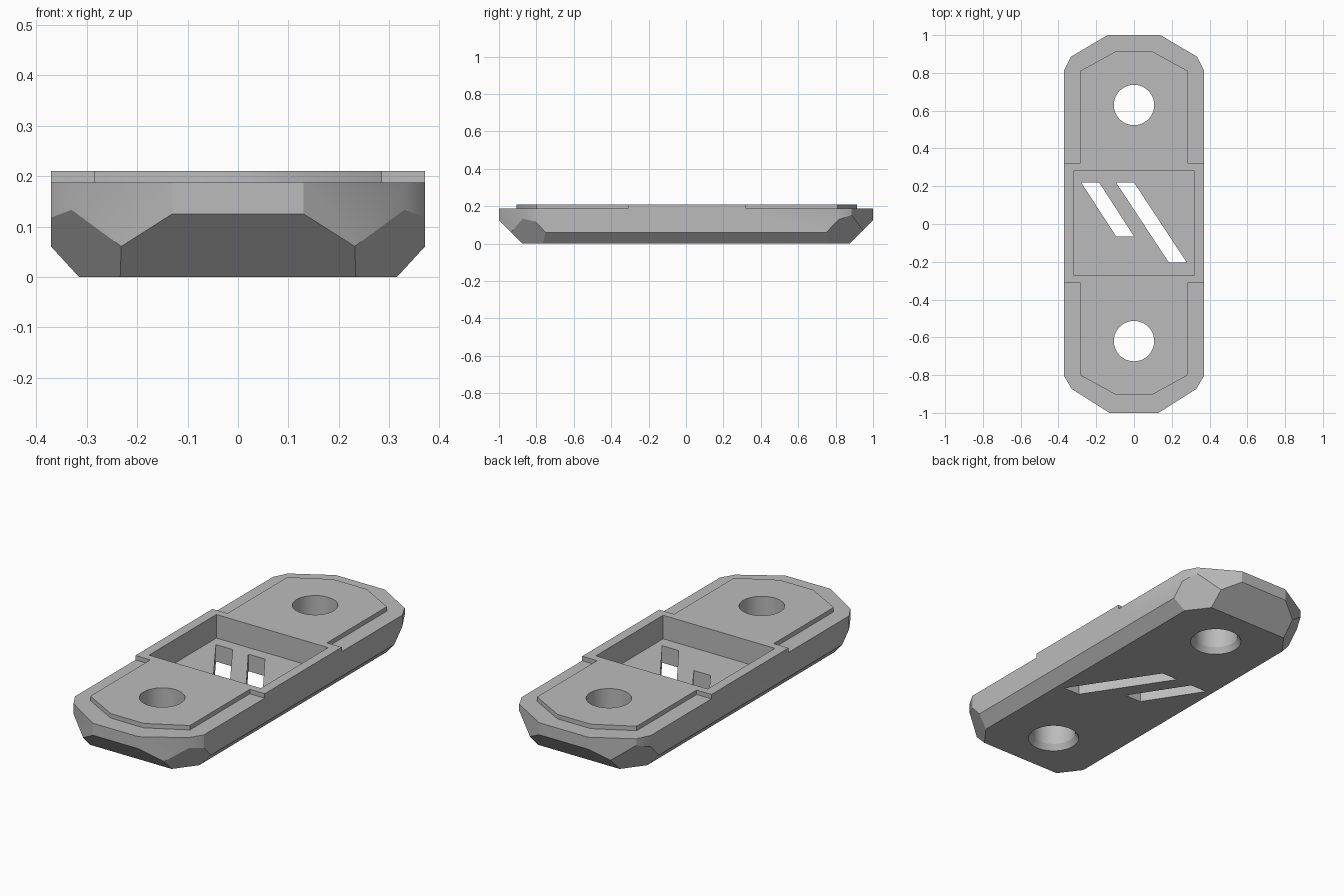
import bpy
import bmesh
import math
from mathutils import Vector

old = bpy.data.objects.get("Cube")
if old:
    bpy.data.objects.remove(old, do_unlink=True)

TOP, LEDGE, FLOOR = 0.21, 0.187, 0.088
HALF_W, MID_Y = 0.37, 0.005

grey = bpy.data.materials.new("plain grey")
grey.use_nodes = True
grey.diffuse_color = (0.5, 0.5, 0.5, 1)
grey.node_tree.nodes["Principled BSDF"].inputs["Base Color"].default_value = grey.diffuse_color


def make_object(name, bm):
    bmesh.ops.recalc_face_normals(bm, faces=bm.faces)
    mesh = bpy.data.meshes.new(name)
    bm.to_mesh(mesh)
    bm.free()
    mesh.materials.append(grey)
    obj = bpy.data.objects.new(name, mesh)
    bpy.context.collection.objects.link(obj)
    return obj


def prism(outline, z0, z1):
    bm = bmesh.new()
    face = bm.faces.new([bm.verts.new((x, y, z0)) for x, y in outline])
    walls = bmesh.ops.extrude_face_region(bm, geom=[face])["geom"]
    verts = [v for v in walls if isinstance(v, bmesh.types.BMVert)]
    bmesh.ops.translate(bm, verts=verts, vec=(0, 0, z1 - z0))
    return bm


def mirrored(back, front):
    """Close an outline from its right half, listed from the back to the front."""
    half = back + front
    return half + [(-x, y) for x, y in reversed(half)]


def combine(target, other, operation):
    """Apply a boolean and drop the helper."""
    other.hide_render = True
    mod = target.modifiers.new(operation.lower(), "BOOLEAN")
    mod.operation, mod.solver, mod.object = operation, "EXACT", other
    bpy.context.view_layer.update()
    graph = bpy.context.evaluated_depsgraph_get()
    mesh = bpy.data.meshes.new_from_object(target.evaluated_get(graph))
    target.modifiers.clear()
    target.data = mesh
    bpy.data.objects.remove(other, do_unlink=True)


# Lower body: clipped outline
outline = mirrored([(0.14, 1.0), (0.335, 0.885), (HALF_W, 0.815)],
                   [(HALF_W, -0.805), (0.33, -0.873), (0.13, -1.0)])
bm = prism(outline, 0, LEDGE)

# Underside chamfers: sides, ends and corners as plane cuts
cuts = []
for s in (-1, 1):
    cuts.append(((s * HALF_W, 0, 0.06), (s * 1.09, 0, -1)))
    cuts.append(((0, s, 0.125), (0, s, -1)))
    for t in (-1, 1):
        cuts.append(((s * HALF_W, t * 0.75, 0.06), (s * 1.4, t * 1.05, -1)))
for point, normal in cuts:
    bmesh.ops.bisect_plane(bm, geom=bm.verts[:] + bm.edges[:] + bm.faces[:],
                           plane_co=point, plane_no=Vector(normal).normalized(),
                           clear_outer=True)
    bmesh.ops.holes_fill(bm, edges=[e for e in bm.edges if e.is_boundary])
plate = make_object("mounting_plate", bm)

# Raised top with a full width centre band
raised = mirrored([(0.095, 0.915), (0.285, 0.81), (0.285, 0.32), (HALF_W, 0.32)],
                  [(HALF_W, -0.31), (0.285, -0.31), (0.285, -0.80), (0.095, -0.905)])
combine(plate, make_object("raised_top", prism(raised, 0.15, TOP)), "UNION")

# Centre pocket
pocket = mirrored([(0.32, 0.28)], [(0.32, -0.27)])
combine(plate, make_object("pocket_cutter", prism(pocket, FLOOR, 0.4)), "DIFFERENCE")

# Two plain slanted slots through the pocket floor
for x, lean, y_end in ((-0.28, 0.185, -0.065), (-0.095, 0.28, -0.205)):
    slot = [(x, 0.22), (x + 0.095, 0.22), (x + 0.095 + lean, y_end), (x + lean, y_end)]
    combine(plate, make_object("slot_cutter", prism(slot, -0.1, 0.15)), "DIFFERENCE")

# Round bolt holes, flared at the underside
for side in (-1, 1):
    bm = bmesh.new()
    profile = [(0.125, -0.1), (0.125, 0), (0.107, 0.03), (0.107, 0.4)]
    rings = []
    for r, z in profile:
        angles = [math.tau * i / 48 for i in range(48)]
        rings.append([bm.verts.new((r * math.cos(a), MID_Y + side * 0.625 + r * math.sin(a), z))
                      for a in angles])
    for low, high in zip(rings, rings[1:]):
        for i in range(48):
            j = (i + 1) % 48
            bm.faces.new((low[i], low[j], high[j], high[i]))
    bm.faces.new(rings[0])
    bm.faces.new(rings[-1])
    combine(plate, make_object("hole_cutter", bm), "DIFFERENCE")

# Soft shading on rounded areas, crisp edges elsewhere
bpy.ops.object.select_all(action="DESELECT")
plate.select_set(True)
bpy.context.view_layer.objects.active = plate
bpy.ops.object.shade_smooth_by_angle(angle=math.radians(30))
